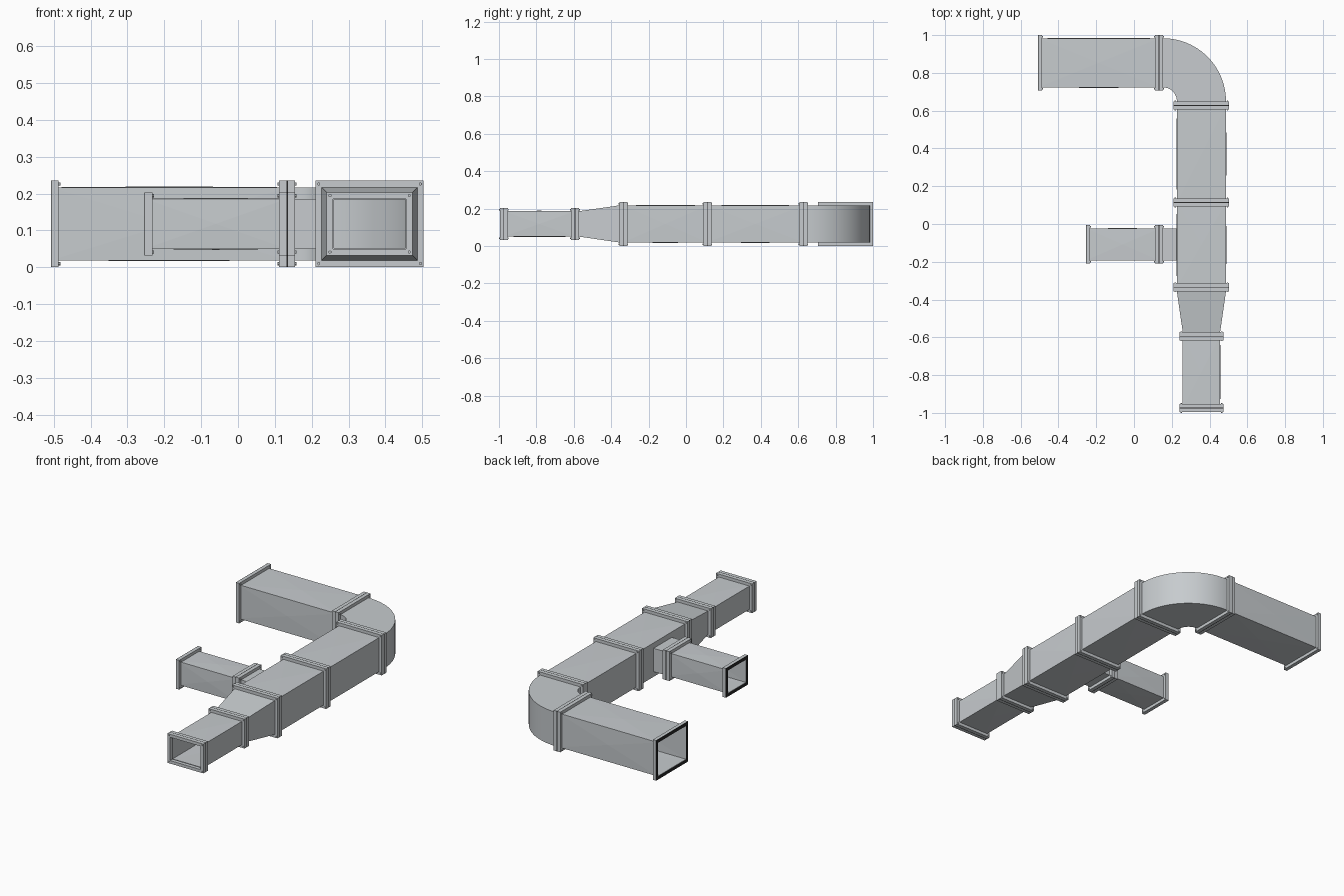
import bpy, bmesh, math
from mathutils import Vector, Matrix

cube = bpy.data.objects.get("Cube")
if cube:
    bpy.data.objects.remove(cube, do_unlink=True)


def material(name, colour):
    m = bpy.data.materials.new(name)
    m.use_nodes = True
    m.diffuse_color = colour
    m.node_tree.nodes["Principled BSDF"].inputs["Base Color"].default_value = colour
    return m


STEEL = material("galvanised steel", (0.57, 0.60, 0.62, 1))
RUBBER = material("dark gasket", (0.02, 0.02, 0.02, 1))

UP = Vector((0, 0, 1))
MID_Z = 0.118
WALL = 0.003
PLATE = 0.0195      # flange thickness
SEAL = 0.004        # gasket thickness
# Duct half sizes (width, height) and matching flange half sizes
BIG, BIG_RIM = (0.13, 0.099), (0.147, 0.117)
SMALL, SMALL_RIM = (0.099, 0.068), (0.1165, 0.0855)
BRANCH, BRANCH_RIM = (0.084, 0.068), (0.102, 0.0855)
X, Y = Vector((1, 0, 0)), Vector((0, 1, 0))


def loop(centre, axis, size):
    """Four corners of a rectangle facing along axis."""
    side = axis.cross(UP)
    c = Vector((centre[0], centre[1], MID_Z))
    return [c + side * size[0] * a + UP * size[1] * b
            for a, b in ((-1, -1), (1, -1), (1, 1), (-1, 1))]


def finish(name, bm, mat):
    mesh = bpy.data.meshes.new(name)
    bm.to_mesh(mesh)
    bm.free()
    mesh.materials.append(mat)
    obj = bpy.data.objects.new(name, mesh)
    bpy.context.collection.objects.link(obj)
    return obj


def skin(name, loops, mat, closed=False, crease=0):
    """Join successive rectangles; crease raises each panel's centre."""
    bm = bmesh.new()
    rings = [[bm.verts.new(p) for p in lp] for lp in loops]
    pairs = list(zip(rings, rings[1:]))
    if closed:
        pairs.append((rings[-1], rings[0]))
    for r, q in pairs:
        for i in range(4):
            j = (i + 1) % 4
            bm.faces.new((r[i], r[j], q[j], q[i]))
    bmesh.ops.recalc_face_normals(bm, faces=bm.faces)
    if crease:
        bmesh.ops.poke(bm, faces=bm.faces[:], offset=crease)
    return finish(name, bm, mat)


def duct(name, sections, crease=0):
    obj = skin(name, [loop(*s) for s in sections], STEEL, crease=crease)
    solid = obj.modifiers.new("sheet thickness", "SOLIDIFY")
    solid.thickness = WALL
    solid.offset = -1
    return obj


def frame(name, centre, axis, start, end, rim, hole, mat):
    """Rectangular ring between two offsets along the axis."""
    c = Vector((centre[0], centre[1], 0))
    a, b = c + axis * start, c + axis * end
    skin(name, [loop(a, axis, rim), loop(b, axis, rim),
                loop(b, axis, hole), loop(a, axis, hole)], mat, closed=True)


def bolts(name, centre, axis, start, end, rim):
    """Hexagonal bolts through the four flange corners."""
    bm = bmesh.new()
    inset = 0.009
    turn = axis.to_track_quat("Z", "Y").to_matrix().to_4x4()
    for p in loop(centre, axis, (rim[0] - inset, rim[1] - inset)):
        place = Matrix.Translation(p + axis * (start + end) / 2) @ turn
        bmesh.ops.create_cone(bm, cap_ends=True, segments=6, radius1=0.0045,
                              radius2=0.0045, depth=end - start, matrix=place)
    finish(name, bm, STEEL)


def joint(name, centre, axis, rim, hole):
    """Two flanges bolted together over a gasket."""
    h = SEAL / 2
    frame(name + "_gasket", centre, axis, -h, h, rim, hole, RUBBER)
    frame(name + "_flange_a", centre, axis, -h - PLATE, -h, rim, hole, STEEL)
    frame(name + "_flange_b", centre, axis, h, h + PLATE, rim, hole, STEEL)
    reach = h + PLATE + 0.0045
    bolts(name + "_bolts", centre, axis, -reach, reach, rim)


def open_end(name, centre, axis, rim, hole):
    """Single end flange with an exposed gasket on its outer face."""
    frame(name + "_gasket", centre, axis, 0, 0.002, rim, hole, RUBBER)
    frame(name + "_flange", centre, axis, 0.002, 0.002 + PLATE, rim, hole, STEEL)
    bolts(name + "_bolts", centre, axis, 0.003, PLATE + 0.0065, rim)


MAIN_X, BACK_Y, BRANCH_Y = 0.357, 0.853, -0.108
JOIN_X = 0.133
CREASE = 0.0025

# Main run, from the elbow to the narrow front end
ys = (0.627, 0.114, -0.335, -0.594, -0.974)
for name, a, b, size in (("rear_main_duct", ys[0], ys[1], BIG),
                         ("front_main_duct", ys[1], ys[2], BIG),
                         ("narrow_duct", ys[3], ys[4], SMALL)):
    duct(name, [((MAIN_X, a), Y, size), ((MAIN_X, b), Y, size)], CREASE)
duct("reducer", [((MAIN_X, ys[2]), Y, BIG), ((MAIN_X, ys[2] - 0.022), Y, BIG),
                 ((MAIN_X, ys[3] + 0.022), Y, SMALL), ((MAIN_X, ys[3]), Y, SMALL)])
for i, y in enumerate(ys):
    size, rim = (BIG, BIG_RIM) if i < 3 else (SMALL, SMALL_RIM)
    joint("main_joint_%d" % (i + 1), (MAIN_X, y), Y, rim, size)

# Curved elbow
pivot = Vector((JOIN_X + 0.022, ys[0] + 0.022, 0))
sections = [((MAIN_X, ys[0]), Y, BIG)]
steps = 24
for i in range(steps + 1):
    t = math.pi / 2 * i / steps
    c = pivot + Vector((math.cos(t) * (MAIN_X - pivot.x),
                        math.sin(t) * (BACK_Y - pivot.y), 0))
    sections.append((c, Vector((-math.sin(t), math.cos(t), 0)), BIG))
sections.append(((JOIN_X, BACK_Y), -X, BIG))
elbow = duct("elbow", sections)
bpy.ops.object.select_all(action="DESELECT")
elbow.select_set(True)
bpy.context.view_layer.objects.active = elbow
bpy.ops.object.shade_smooth_by_angle(angle=math.radians(30))

# Rear duct and side branch, both running toward -x
for name, y, inner, outer, size, rim in (
        ("back_duct", BACK_Y, JOIN_X, -0.508, BIG, BIG_RIM),
        ("branch_duct", BRANCH_Y, JOIN_X, -0.254, BRANCH, BRANCH_RIM)):
    duct(name, [((inner, y), X, size), ((outer + 0.001, y), X, size)], CREASE)
    joint(name + "_joint", (inner, y), X, rim, size)
    open_end(name + "_end", (outer, y), X, rim, size)
duct("branch_collar", [((MAIN_X - BIG[0], BRANCH_Y), X, BRANCH),
                       ((JOIN_X, BRANCH_Y), X, BRANCH)])
